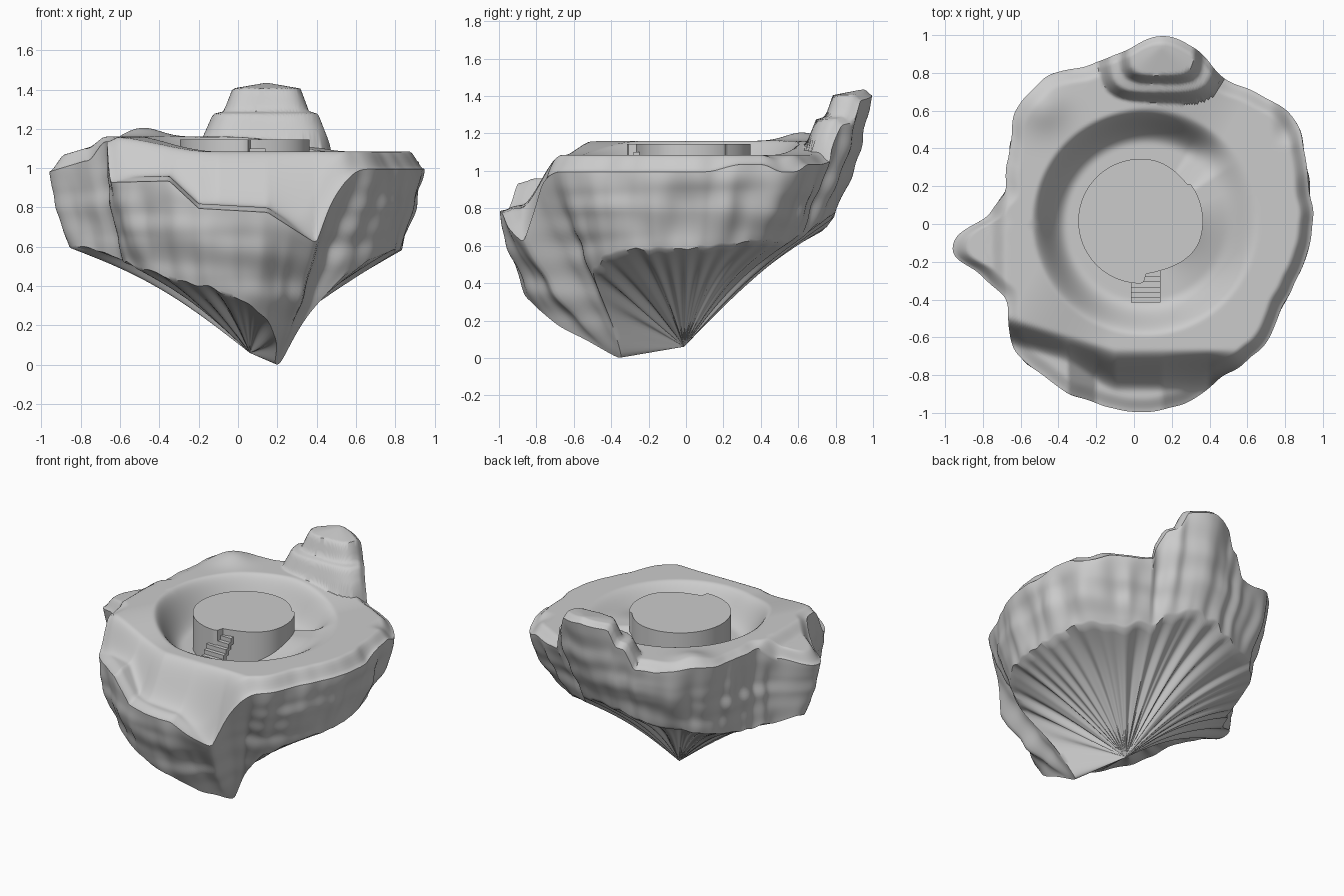
import bpy, bmesh, math
from mathutils import Vector, noise

default_cube = bpy.data.objects.get("Cube")
if default_cube:
    bpy.data.objects.remove(default_cube, do_unlink=True)

stone = bpy.data.materials.new("grey_stone")
stone.use_nodes = True
grey = (0.6, 0.6, 0.6, 1)
stone.diffuse_color = grey
stone.node_tree.nodes["Principled BSDF"].inputs["Base Color"].default_value = grey

SEGMENTS = 360
TOP_RINGS, WALL_RINGS, FAN_RINGS = 76, 28, 14
APEX = Vector((.06, -.01, .06))

# angle, rim radius, wall foot radius, wall foot height
OUTLINE = [
    (0, .95, .83, .58), (15, .95, .84, .6), (30, 1.02, .85, .62), (40, 1, .78, .62),
    (48, .94, .75, .62), (60, .9, .73, .66), (70, .99, .78, .74), (81, 1.02, .8, .77),
    (93, .92, .78, .74), (105, .87, .76, .68), (120, .91, .77, .66), (135, .88, .76, .62),
    (150, .76, .69, .58), (165, .7, .66, .55), (178, .78, .73, .57), (184, .97, .86, .6),
    (190, .98, .87, .6), (197, .87, .77, .58), (210, .77, .68, .54), (225, .92, .78, .5),
    (240, .94, .83, .46), (255, .97, .86, .41), (270, 1, .87, .34), (284, 1, .74, .2),
    (296, .95, .41, 0), (303, .94, .4, 0), (309, .94, .52, .22), (317, .95, .74, .46),
    (332, .9, .82, .56), (360, .95, .83, .58)]
# height of the broken front ledge across x
LEDGE = [(-.75, .95), (-.35, .96), (-.2, .82), (.15, .8), (.4, .64), (.55, .88), (.7, 1.03)]
# height of the rear tower by distance from its middle
TOWER = [(0, 1.435), (.155, 1.405), (.195, 1.29), (.245, 1.275), (.295, 1.15), (.34, 0)]


def lookup(table, key, column=1):
    """Linear interpolation in a table sorted by its first column."""
    if key <= table[0][0]:
        return table[0][column]
    for low, high in zip(table, table[1:]):
        if key <= high[0]:
            t = (key - low[0]) / (high[0] - low[0])
            return low[column] + t * (high[column] - low[column])
    return table[-1][column]


def step(low, high, value):
    t = min(1, max(0, (value - low) / (high - low)))
    return t * t * (3 - 2 * t)


def mix(a, b, t):
    return a + (b - a) * t


def blurred(column):
    """Outline column sampled around the circle and softened."""
    values = [lookup(OUTLINE, i * 360 / SEGMENTS, column) for i in range(SEGMENTS)]
    for _ in range(2):
        values = [sum(values[(i + k) % SEGMENTS] for k in range(-2, 3)) / 5
                  for i in range(SEGMENTS)]
    return values


def ripple(angle, scale, seed):
    """Seamless noise around the circle."""
    return noise.noise(Vector((math.cos(angle) * scale, math.sin(angle) * scale, seed)))


def ground(x, y, edge):
    """Height of the upper surface; edge is the distance to the rim."""
    height = 1.085 + 0.075 * step(-.2, .35, .5 * y - .9 * x)
    height += 0.045 * math.exp(-((x + .48) ** 2 + (y - .62) ** 2) / .015)
    # bowl with a ramp rising on one side
    bx, by = x - .06, y - .01
    radius, bearing = math.hypot(bx, by), math.degrees(math.atan2(by, bx))
    ramp = step(-75, 20, bearing) * (1 - step(32, 60, bearing))
    floor = mix(.9, 1.03, ramp)
    height = mix(floor, height, step(.4, .605, radius) ** 1.4)
    # broken front ledge
    slope_width = mix(.12, .2, step(-.4, -.1, x))
    front = step(-.03, slope_width, -.69 + .3 * max(0, -x - .1) - y)
    height = mix(height, lookup(LEDGE, x), front)
    # side spur
    spur = step(.67, .77, -x) * step(-.5, -.4, y) * step(-.4, -.2, -y)
    height = mix(height, 1.1 + .3 * min(0, x + .78), spur)
    # dip in the back corner
    height -= .04 * step(.72, .84, x) * step(.4, .52, y)
    # rounded rim, then the tower
    soft = max(front, step(-.1, -.5, x) - .6 * spur, .6 * step(.1, .3, y))
    height -= mix(.09, .025, soft) * (1 - step(0, .08, edge))
    distance = (abs((x - .145) / 1.12) ** 4 + max(0, .94 - y) ** 4) ** .25
    return max(height, lookup(TOWER, distance) - .03 * (1 - step(0, .04, edge)))


def finish(bm, name, angle):
    mesh = bpy.data.meshes.new(name)
    bmesh.ops.recalc_face_normals(bm, faces=bm.faces)
    bm.to_mesh(mesh)
    bm.free()
    mesh.materials.append(stone)
    obj = bpy.data.objects.new(name, mesh)
    bpy.context.collection.objects.link(obj)
    bpy.ops.object.select_all(action='DESELECT')
    obj.select_set(True)
    bpy.context.view_layer.objects.active = obj
    bpy.ops.object.shade_smooth_by_angle(angle=math.radians(angle))


def build_island():
    rims, feet, foot_heights = blurred(1), blurred(2), blurred(3)
    bm = bmesh.new()
    columns = []
    for i in range(SEGMENTS):
        a = math.tau * i / SEGMENTS
        c, s = math.cos(a), math.sin(a)
        rim = rims[i] + .014 * ripple(a, 7, 3) - .004
        calm = step(0, .25, foot_heights[i])
        flute = ripple(a, 9, 1)
        foot = feet[i] + .025 * calm * flute
        foot_z = max(0, foot_heights[i] + .03 * calm * flute)
        points = []
        # upper surface
        for k in range(1, TOP_RINGS + 1):
            r = rim * k / TOP_RINGS
            points.append((r * c, r * s, ground(r * c, r * s, rim - r)))
        top = points[-1][2]
        # layered and fluted cliff
        for k in range(1, WALL_RINGS + 1):
            t = k / WALL_RINGS
            z = mix(top, foot_z, t)
            strata = noise.noise(Vector((c * 1.5, s * 1.5, z * 9)))
            crag = noise.noise(Vector((c * 8, s * 8, z * .7)))
            r = mix(rim, foot, t ** 1.15) + math.sin(math.pi * t) * (.025 * strata + .04 * crag + .01)
            points.append((r * c, r * s, z))
        # ribbed hollow fan below
        hollow = .015 + .055 * max(step(-.3, .5, s), step(.4, .9, -c))
        for k in range(1, FAN_RINGS):
            t = k / FAN_RINGS
            lift = (.045 * flute + hollow) * math.sin(math.pi * t) * calm
            spot = Vector((foot * c, foot * s, foot_z)).lerp(APEX, t)
            points.append((spot.x, spot.y, spot.z + lift))
        columns.append([bm.verts.new(p) for p in points])
    middle = bm.verts.new((0, 0, ground(0, 0, 1)))
    apex = bm.verts.new(APEX)
    for left, right in zip(columns, columns[1:] + columns[:1]):
        bm.faces.new((middle, left[0], right[0]))
        bm.faces.new((apex, right[-1], left[-1]))
        for k in range(len(left) - 1):
            bm.faces.new((left[k], left[k + 1], right[k + 1], right[k]))
    finish(bm, "floating_island", 50)


def build_platform():
    """Round platform with a shallow nick on one side and a cut by the stairs."""
    bm = bmesh.new()
    ring = []
    for degrees in range(0, 360, 3):
        nick = .015 * step(36, 39, degrees) * (1 - step(40, 80, degrees))
        cut = .05 * step(272, 276, degrees) * (1 - step(285, 345, degrees))
        radius = .33 - nick - cut
        a = math.radians(degrees)
        ring.append(bm.verts.new((.035 + radius * math.cos(a), .015 + radius * math.sin(a), .86)))
    base = bm.faces.new(ring)
    raised = bmesh.ops.extrude_face_region(bm, geom=[base])
    bmesh.ops.translate(bm, vec=(0, 0, .285),
                        verts=[v for v in raised["geom"] if isinstance(v, bmesh.types.BMVert)])
    finish(bm, "round_platform", 40)


def build_stairs(count=6):
    bm = bmesh.new()
    for i in range(count):
        box = bmesh.ops.create_cube(bm, size=1)["verts"]
        bmesh.ops.scale(bm, vec=(.1 if i == 0 else .155, .032, .05), verts=box)
        bmesh.ops.translate(bm, vec=(.09 if i == 0 else .062, -.265 - .027 * i, 1.075 - .03 * i), verts=box)
    finish(bm, "stairs", 30)


build_island()
build_platform()
build_stairs()
